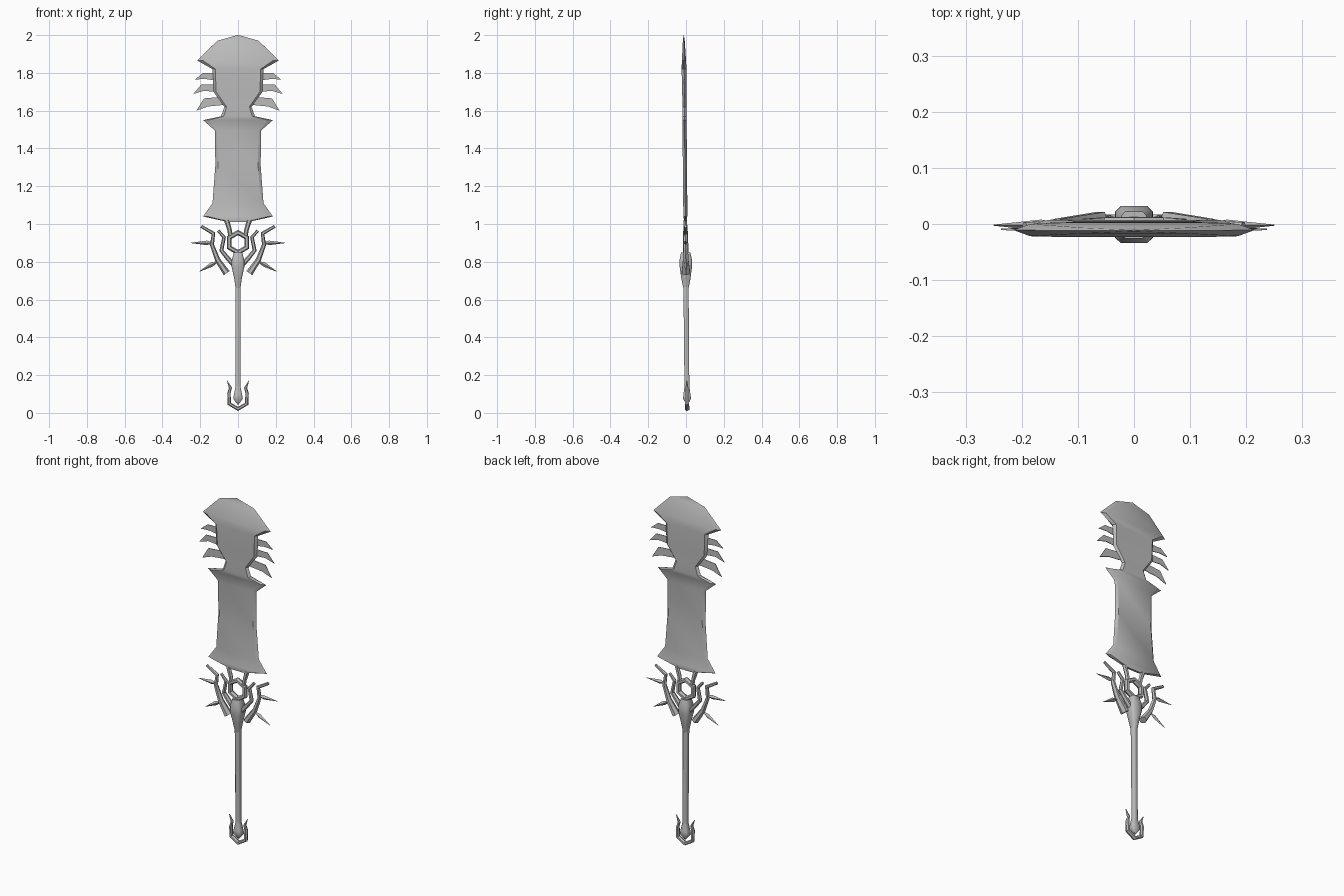
import bpy, bmesh, math
from mathutils import Vector

if "Cube" in bpy.data.objects:
    bpy.data.objects.remove(bpy.data.objects["Cube"])

metal = bpy.data.materials.new("grey metal")
metal.diffuse_color = (0.5, 0.5, 0.5, 1)
metal.use_nodes = True
metal.node_tree.nodes["Principled BSDF"].inputs["Base Color"].default_value = metal.diffuse_color


def lean(v):
    # the whole weapon leans slightly forward with height
    return Vector((v[0], v[1] + 0.006 - 0.009 * v[2], v[2]))


def finish(name, bm, angle=40):
    bmesh.ops.remove_doubles(bm, verts=bm.verts, dist=1e-5)
    bmesh.ops.recalc_face_normals(bm, faces=bm.faces)
    me = bpy.data.meshes.new(name)
    bm.to_mesh(me)
    bm.free()
    me.materials.append(metal)
    ob = bpy.data.objects.new(name, me)
    bpy.context.collection.objects.link(ob)
    bpy.ops.object.select_all(action='DESELECT')
    bpy.context.view_layer.objects.active = ob
    ob.select_set(True)
    bpy.ops.object.shade_smooth_by_angle(angle=math.radians(angle))
    return ob


def loft(name, rings, closed=False, angle=40):
    # skin a row of equal-sized cross-sections
    bm = bmesh.new()
    rows = [[bm.verts.new(lean(p)) for p in r] for r in rings]
    n = len(rows[0])
    for i in range(len(rows) if closed else len(rows) - 1):
        a, b = rows[i], rows[(i + 1) % len(rows)]
        for k in range(n):
            bm.faces.new((a[k], a[(k + 1) % n], b[(k + 1) % n], b[k]))
    if not closed:
        bm.faces.new(rows[0])
        bm.faces.new(rows[-1])
    return finish(name, bm, angle)


DIAMOND = [(1, 0), (0, 1), (-1, 0), (0, -1)]
BAR = [(1, 0), (0.5, 1), (-0.5, 1), (-1, 0), (-0.5, -1), (0.5, -1)]
BLOCK = [(1, .7), (.7, 1), (-.7, 1), (-1, .7), (-1, -.7), (-.7, -1), (.7, -1), (1, -.7)]


def bar(name, path, section=BAR, closed=False, side=1):
    # path points: x, z, half width, half depth
    rings, n = [], len(path)
    for i, (x, z, w, d) in enumerate(path):
        p = path[i - 1] if (closed or i) else path[i]
        q = path[(i + 1) % n] if (closed or i < n - 1) else path[i]
        t = Vector((q[0] - p[0], q[1] - p[1])).normalized()
        rings.append([(side * (x + t.y * w * a), d * b, z - t.x * w * a)
                      for a, b in section])
    return loft(name, rings, closed)


def column(name, rows):
    # rows: z, half width, half depth
    return loft(name, [[(a * w, b * d, z) for a, b in BLOCK] for z, w, d in rows], angle=50)


# Blade rows: z, half width, half thickness, bevel width
blade = [(2.00, .004, .001, .002), (1.97, .11, .005, .02), (1.865, .215, .011, .03),
         (1.82, .135, .013, .015), (1.70, .13, .011, .014), (1.62, .072, .010, .012),
         (1.57, .09, .011, .014), (1.55, .185, .010, .03), (1.495, .122, .011, .014),
         (1.31, .12, .011, .014), (1.11, .135, .011, .014), (1.04, .185, .010, .025),
         (1.01, .05, .006, .012)]
loft("blade", [[(-w, 0, z), (b - w, -t, z), (w - b, -t, z),
                (w, 0, z), (w - b, t, z), (b - w, t, z)] for z, w, t, b in blade], angle=35)

# Thin curved fins beside the upper blade
fins = [[(.12, 1.80), (.185, 1.80), (.228, 1.765), (.175, 1.768), (.12, 1.76)],
        [(.12, 1.74), (.195, 1.738), (.237, 1.688), (.18, 1.705), (.12, 1.70)],
        [(.10, 1.672), (.18, 1.665), (.22, 1.60), (.16, 1.622), (.08, 1.63)]]
for s, word in ((1, "right"), (-1, "left")):
    for i, outline in enumerate(fins):
        loft(f"fin_{word}_{i + 1}", [[(s * x, y, z) for x, z in outline]
                                     for y in (-.0015, .0015)])

    # Struts from the ring to the blade
    bar(f"strut_{word}", [(.04, .94, .012, .010), (.045, .97, .012, .010),
                          (.06, 1.02, .014, .009)], side=s)
    # Inner and outer guard claws
    bar(f"inner_claw_{word}", [(.025, .785, .012, .014), (.055, .82, .012, .013),
                               (.088, .86, .011, .011), (.074, .93, .010, .009),
                               (.105, .965, .008, .006)], side=s)
    bar(f"outer_claw_{word}", [(.06, .74, .019, .022), (.108, .81, .014, .015),
                               (.138, .89, .011, .011), (.13, .95, .011, .009),
                               (.195, .988, .008, .006)], side=s)
    # Needle spikes on the outer claw
    bar(f"upper_spike_{word}", [(.135, .90, .003, .003), (.165, .90, .012, .010),
                                (.25, .90, .001, .001)], DIAMOND, side=s)
    bar(f"lower_spike_{word}", [(.11, .80, .003, .003), (.138, .786, .012, .010),
                                (.205, .748, .001, .001)], DIAMOND, side=s)

# Six-sided ring below the blade
bar("guard_ring", [(.053 * math.sin(k * math.pi / 3), .902 + .053 * math.cos(k * math.pi / 3),
                    .014, .014) for k in range(6)], closed=True)

# Collar, grip and pommel bulb
column("collar", [(.66, .013, .014), (.71, .020, .024), (.775, .034, .033),
                  (.81, .033, .033), (.85, .022, .024)])
column("grip", [(.10, .014, .013), (.40, .013, .013), (.68, .014, .014)])
column("pommel_bulb", [(.045, .004, .004), (.075, .025, .021), (.095, .022, .019),
                       (.14, .013, .013)])

# Open crescent around the pommel, drawn tip to tip
half = [(.058, .17, .001, .002), (.040, .132, .008, .008), (.048, .105, .009, .010),
        (.046, .048, .010, .011)]
bar("pommel_crescent", half + [(0, .021, .011, .012)] +
    [(-x, z, w, d) for x, z, w, d in reversed(half)])
